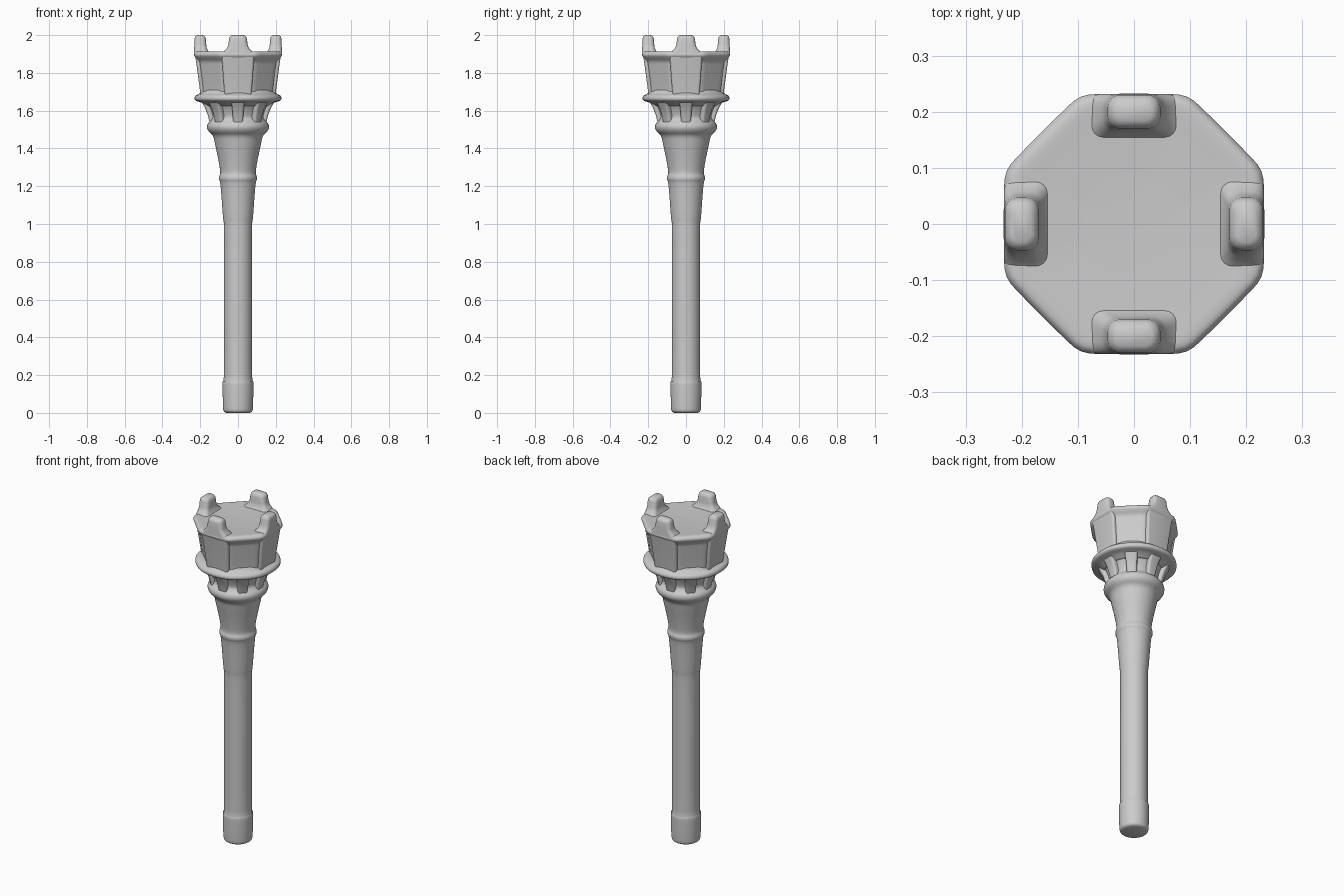
import bpy, bmesh, math
from mathutils import Matrix, Vector

if "Cube" in bpy.data.objects:
    bpy.data.objects.remove(bpy.data.objects["Cube"], do_unlink=True)

stone = bpy.data.materials.new("grey_stone")
stone.use_nodes = True
GREY = (0.6, 0.6, 0.6, 1)
stone.diffuse_color = GREY
stone.node_tree.nodes["Principled BSDF"].inputs["Base Color"].default_value = GREY


def loft(name, rings, turn=0.0):
    """Skin a stack of equal-length rings and cap both ends."""
    bm = bmesh.new()
    rows = [[bm.verts.new(p) for p in ring] for ring in rings]
    for low, high in zip(rows, rows[1:]):
        for i in range(len(low)):
            j = (i + 1) % len(low)
            bm.faces.new((low[i], low[j], high[j], high[i]))
    bm.faces.new(rows[0][::-1])
    bm.faces.new(rows[-1])
    bm.transform(Matrix.Rotation(turn, 4, "Z"))
    mesh = bpy.data.meshes.new(name)
    bm.to_mesh(mesh)
    bm.free()
    mesh.materials.append(stone)
    obj = bpy.data.objects.new(name, mesh)
    bpy.context.collection.objects.link(obj)
    bpy.ops.object.select_all(action="DESELECT")
    obj.select_set(True)
    bpy.context.view_layer.objects.active = obj
    bpy.ops.object.shade_smooth_by_angle(angle=math.radians(50))
    return obj


def smooth_profile(points, steps=4):
    """Catmull-Rom curve through the profile points."""
    pts = [Vector(p) for p in points]
    out = []
    for k in range(len(pts) - 1):
        a, b, c, d = (pts[max(k - 1, 0)], pts[k], pts[k + 1],
                      pts[min(k + 2, len(pts) - 1)])
        for s in range(steps):
            t = s / steps
            out.append(0.5 * (2 * b + (c - a) * t + (2 * a - 5 * b + 4 * c - d) * t * t
                              + (3 * b - a - 3 * c + d) * t ** 3))
    return out + [pts[-1]]


def octagon_ring(r, z, octness, count=96):
    """Ring between a circle and a softened octagon with flat sides on the axes."""
    ring = []
    eighth = math.pi / 4
    for i in range(count):
        a = 2 * math.pi * i / count
        off = (a + eighth / 2) % eighth - eighth / 2
        rr = r * (1 + octness * (min(1 / math.cos(off), 1.065) - 1))
        ring.append((rr * math.cos(a), rr * math.sin(a), z))
    return ring


def box_ring(x0, x1, half, z, corner):
    """Rounded rectangle from x0 to x1, with the given half width in y."""
    ring = []
    corner = min(corner, (x1 - x0) * 0.49, half * 0.98)
    for q, (cx, cy) in enumerate([(x1 - corner, half - corner), (x0 + corner, half - corner),
                                  (x0 + corner, corner - half), (x1 - corner, corner - half)]):
        for s in range(5):
            a = (q + s / 4) * math.pi / 2
            ring.append((cx + corner * math.cos(a), cy + corner * math.sin(a), z))
    return ring


# Handle: pommel, shaft and two collars, as (radius, height)
handle = [(0.062, 0), (0.075, 0.008), (0.079, 0.03), (0.081, 0.1), (0.081, 0.165),
          (0.075, 0.2), (0.075, 0.6), (0.075, 0.98), (0.079, 1.03), (0.092, 1.2),
          (0.1, 1.235), (0.1, 1.25), (0.094, 1.275), (0.104, 1.34), (0.121, 1.42),
          (0.132, 1.465), (0.155, 1.49), (0.164, 1.51), (0.16, 1.53), (0.143, 1.55),
          (0.136, 1.57), (0.148, 1.61), (0.17, 1.65)]
loft("handle", [octagon_ring(r, z, 0) for r, z in smooth_profile(handle)])

# Round flange under the head
flange = [(0.16, 1.625), (0.19, 1.642), (0.222, 1.652), (0.23, 1.665),
          (0.224, 1.68), (0.205, 1.69), (0.19, 1.71)]
loft("flange", [octagon_ring(r, z, 0.15) for r, z in smooth_profile(flange)])

# Octagonal head with its rim and flat top
head = [(0.187, 1.68), (0.189, 1.72), (0.203, 1.83), (0.209, 1.86), (0.224, 1.88),
        (0.232, 1.893), (0.229, 1.906), (0.215, 1.914), (0.17, 1.912), (0.08, 1.908)]
loft("head", [octagon_ring(r, z, 0.9) for r, z in smooth_profile(head)])

sides = ("left", "back", "right", "front")
for i, side in enumerate(sides):
    turn = i * math.pi / 2
    # Raised leaning slab on each main side
    slab = [(0.199, 0.07, 1.68), (0.203, 0.074, 1.72), (0.214, 0.08, 1.8),
            (0.222, 0.084, 1.86), (0.227, 0.086, 1.89)]
    loft(side + "_slab", [box_ring(0.15, x, h, z, 0.012) for x, h, z in slab], turn)
    # Battlement with a flared foot and rounded top: inner, outer, half width, height
    tooth = [(0.148, 0.231, 0.088, 1.9), (0.156, 0.232, 0.074, 1.914),
             (0.165, 0.232, 0.058, 1.93), (0.168, 0.231, 0.051, 1.95),
             (0.17, 0.23, 0.047, 1.98), (0.174, 0.227, 0.043, 1.992),
             (0.184, 0.217, 0.033, 2.0)]
    loft(side + "_battlement", [box_ring(a, b, h, z, 0.022) for a, b, h, z in tooth], turn)

# Small brackets between the collar and the flange
for i in range(8):
    bracket = [(0.15, 0.026, 1.535), (0.158, 0.028, 1.57),
               (0.172, 0.031, 1.61), (0.195, 0.036, 1.65)]
    loft("bracket_%d" % (i + 1),
         [box_ring(0.1, x, h, z, 0.012) for x, h, z in bracket], i * math.pi / 4)
